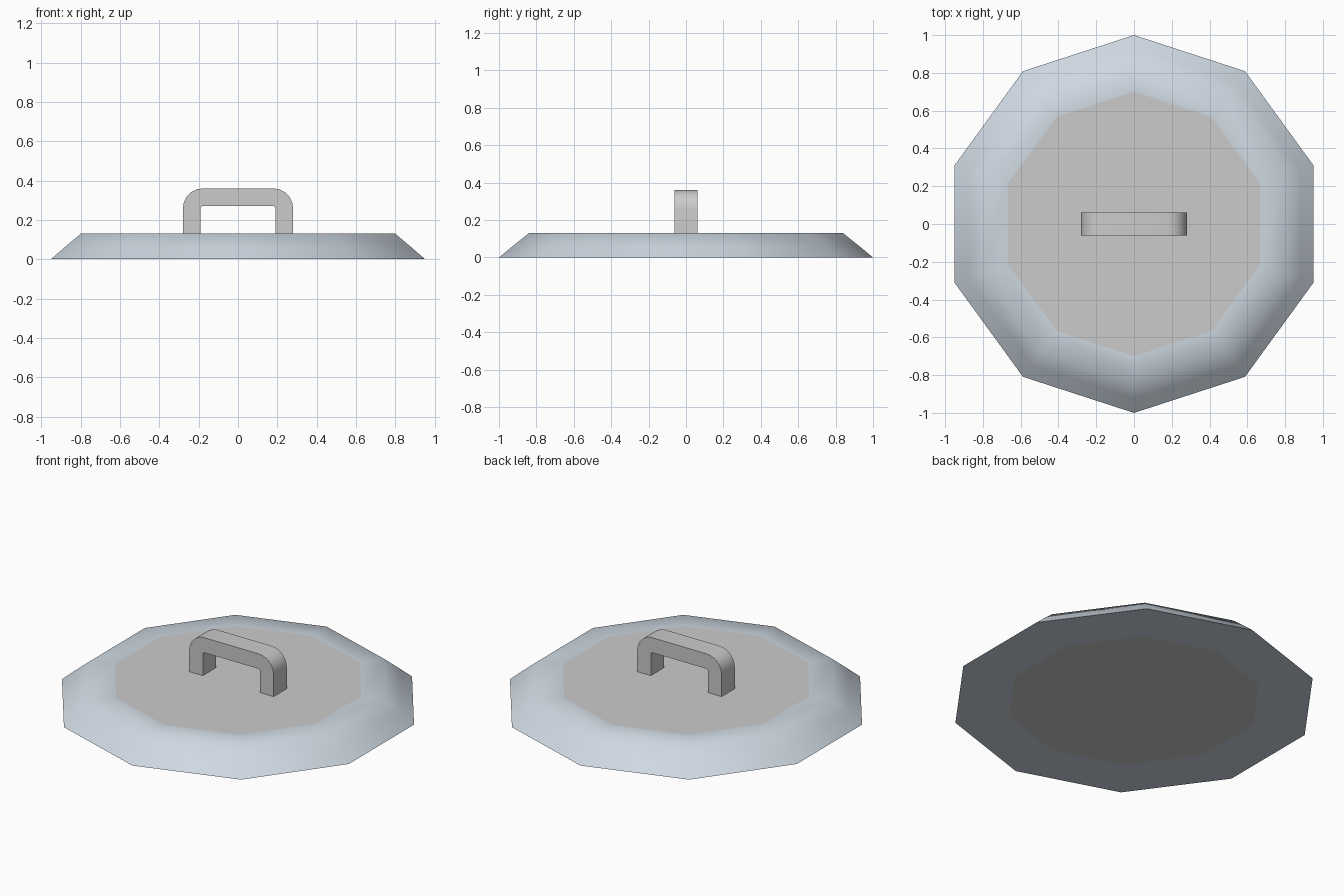
import bpy, bmesh, math

if "Cube" in bpy.data.objects:
    bpy.data.objects.remove(bpy.data.objects["Cube"])

SIDES = 10
LID_H = 0.13
PANEL_R = 0.7


def finish(name, bm, smooth_angle=None, mat=None):
    bmesh.ops.recalc_face_normals(bm, faces=bm.faces)
    me = bpy.data.meshes.new(name)
    bm.to_mesh(me)
    bm.free()
    ob = bpy.data.objects.new(name, me)
    bpy.context.collection.objects.link(ob)
    if mat:
        me.materials.append(mat)
    if smooth_angle:
        bpy.ops.object.select_all(action='DESELECT')
        ob.select_set(True)
        bpy.context.view_layer.objects.active = ob
        bpy.ops.object.shade_smooth_by_angle(angle=math.radians(smooth_angle))
    return ob


def ring(bm, r, z):
    # Decagon with one corner on the +y axis
    angles = [math.pi / 2 + 2 * math.pi * i / SIDES for i in range(SIDES)]
    return [bm.verts.new((r * math.cos(a), r * math.sin(a), z)) for a in angles]


rim_mat = bpy.data.materials.new("blue_grey")
rim_mat.diffuse_color = (0.62, 0.69, 0.76, 1)
rim_mat.use_nodes = True
rim_mat.node_tree.nodes["Principled BSDF"].inputs["Base Color"].default_value = rim_mat.diffuse_color

# Rim: flat top band, two-step bevel, flat underside band
bm = bmesh.new()
profile = [(PANEL_R, LID_H), (0.84, LID_H), (0.925, 0.062), (1.0, 0), (PANEL_R, 0)]
rings = [ring(bm, r, z) for r, z in profile]
for a, b in zip(rings, rings[1:]):
    for i in range(SIDES):
        j = (i + 1) % SIDES
        bm.faces.new((a[i], b[i], b[j], a[j]))
# An open ring: make sure the normals face outwards
rim = finish("lid_rim", bm, 60, rim_mat)
top_poly = max(rim.data.polygons, key=lambda p: p.center.z)
if top_poly.normal.z < 0:
    rim.data.flip_normals()

# Centre panels, top and underside
for name, z in (("top_panel", LID_H), ("bottom_panel", 0.0)):
    bm = bmesh.new()
    verts = ring(bm, PANEL_R, z)
    bm.faces.new(verts if z > 0 else verts[::-1])
    me = bpy.data.meshes.new(name)
    bm.to_mesh(me)
    bm.free()
    bpy.context.collection.objects.link(bpy.data.objects.new(name, me))

# Handle: rounded outer arch and tight inner corners, extruded in y
X_OUT, X_IN, Z_TOP, Z_IN, R_OUT, R_IN, HALF_Y = 0.28, 0.19, 0.36, 0.27, 0.1, 0.012, 0.062


def half_arch(x, z, r, steps):
    arc = [math.pi / 2 * i / steps for i in range(steps + 1)]
    return [(x, LID_H)] + [(x - r + r * math.cos(a), z - r + r * math.sin(a)) for a in arc]


def arch(x, z, r, steps):
    right = half_arch(x, z, r, steps)
    return right + [(-px, pz) for px, pz in reversed(right)]


outer = arch(X_OUT, Z_TOP, R_OUT, 5)
inner = arch(X_IN, Z_IN, R_IN, 5)
bm = bmesh.new()
sections = []
for (xo, zo), (xi, zi) in zip(outer, inner):
    sections.append([bm.verts.new(p) for p in (
        (xo, -HALF_Y, zo), (xo, HALF_Y, zo), (xi, HALF_Y, zi), (xi, -HALF_Y, zi))])
for a, b in zip(sections, sections[1:]):
    for i in range(4):
        j = (i + 1) % 4
        bm.faces.new((a[i], a[j], b[j], b[i]))
bm.faces.new(sections[0])
bm.faces.new(sections[-1][::-1])
finish("handle", bm, 35)
